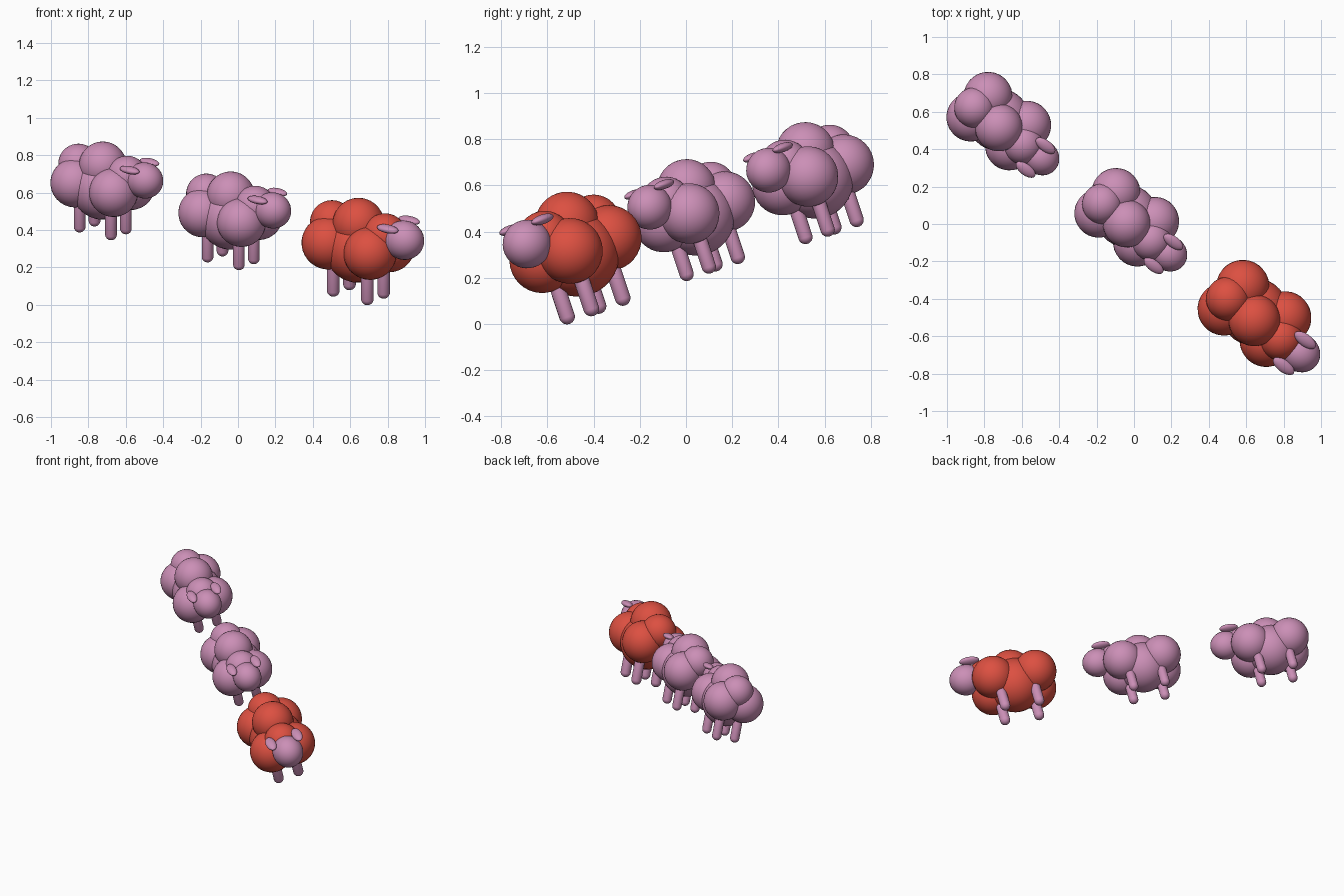
import bpy, bmesh
from mathutils import Matrix, Vector

if "Cube" in bpy.data.objects:
    bpy.data.objects.remove(bpy.data.objects["Cube"])


def material(name, rgb):
    m = bpy.data.materials.new(name)
    m.diffuse_color = (*rgb, 1)
    m.use_nodes = True
    m.node_tree.nodes["Principled BSDF"].inputs["Base Color"].default_value = m.diffuse_color
    return m


pink = material("pink", (0.60, 0.275, 0.47))
red = material("red", (0.72, 0.08, 0.053))

# Tilted local frame: x forward, y sideways, z up along the slope
up = Vector((0, -0.316, 0.949)).normalized()
side = Vector((0.618, 0.745, 0.248)).normalized()
fwd = side.cross(up).normalized()
side = up.cross(fwd)
frame = Matrix((fwd, side, up)).transposed().to_4x4()


def ball(name, frame, mat, loc, size, drop=0.0):
    """Ellipsoid in the local frame; drop stretches its lower half to a capsule."""
    bm = bmesh.new()
    bmesh.ops.create_uvsphere(bm, u_segments=32, v_segments=17, radius=1)
    for v in bm.verts:
        low = v.co.z < 0
        v.co = Vector(loc) + Vector(v.co[i] * size[i] for i in range(3))
        if low:
            v.co.z -= drop
    bm.transform(frame)
    for f in bm.faces:
        f.smooth = True
    mesh = bpy.data.meshes.new(name)
    bm.to_mesh(mesh)
    bm.free()
    mesh.materials.append(mat)
    obj = bpy.data.objects.new(name, mesh)
    bpy.context.collection.objects.link(obj)


def sheep(label, centre, scale, wool):
    m = Matrix.Translation(centre) @ frame @ Matrix.Scale(scale, 4)
    # Wool: core and the three tufts along the back
    ball(label + "_body", m, wool, (0, 0, -0.025), (0.182,) * 3)
    ball(label + "_back_tuft", m, wool, (0, 0, 0.115), (0.139,) * 3)
    for end, sx in (("front", 1), ("rear", -1)):
        ball(f"{label}_{end}_top_tuft", m, wool, (0.18 * sx, 0, 0.087), (0.118,) * 3)
        for hand, sy in (("left", 1), ("right", -1)):
            # Side tufts and capsule legs at the four corners
            ball(f"{label}_{end}_{hand}_tuft", m, wool,
                 (0.143 * sx, 0.081 * sy, 0), (0.142,) * 3)
            ball(f"{label}_{end}_{hand}_leg", m, pink,
                 (0.116 * sx, 0.07 * sy, -0.115), (0.034,) * 3, 0.15)
    # Head and ears
    ball(label + "_head", m, pink, (0.31, 0, 0.087), (0.112, 0.102, 0.105))
    for hand, sy in (("left", 1), ("right", -1)):
        ball(f"{label}_{hand}_ear", m, pink,
             (0.272, 0.093 * sy, 0.167), (0.068, 0.034, 0.021))


# Row of three, the larger one leading
sheep("lead_sheep", (0.644, -0.478, 0.324), 1.0, red)
sheep("middle_sheep", (-0.039, 0.036, 0.485), 0.92, pink)
sheep("last_sheep", (-0.723, 0.55, 0.645), 0.92, pink)
